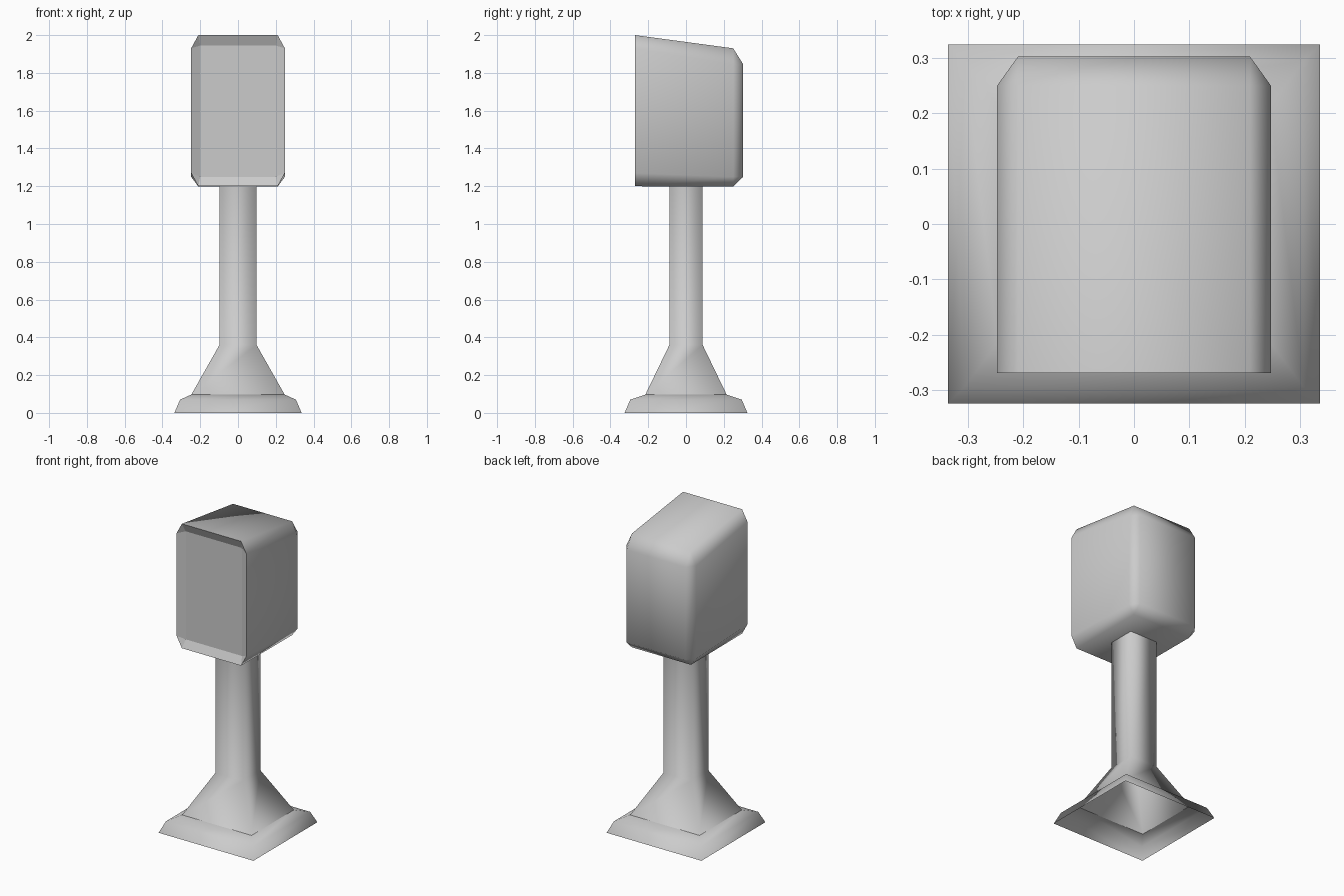
import bpy, bmesh, math

cube = bpy.data.objects.get("Cube")
if cube:
    bpy.data.objects.remove(cube, do_unlink=True)

# One plain painted-metal colour
grey = bpy.data.materials.new("light grey")
grey.use_nodes = True
tone = (0.6, 0.6, 0.6, 1)
grey.diffuse_color = tone
grey.node_tree.nodes["Principled BSDF"].inputs["Base Color"].default_value = tone


def rect(hx, hy, z):
    """Horizontal rectangle ring."""
    return [(-hx, -hy, z), (hx, -hy, z), (hx, hy, z), (-hx, hy, z)]


def octagon(hx, ix, y, low, low_side, high_side, high):
    """Upright rectangle with cut corners."""
    right = [(ix, y, low), (hx, y, low_side), (hx, y, high_side), (ix, y, high)]
    return right + [(-x, y, z) for x, y, z in reversed(right)]


def corners(ix, y, low, high):
    """Upright rectangle whose corners are doubled to pair with an octagon."""
    return octagon(ix, ix, y, low, low, high, high)


def loft(name, rings, cap_ends=False, flat_before=None):
    """Skin a stack of rings; faces ahead of ring flat_before stay flat."""
    bm = bmesh.new()
    loops = [[bm.verts.new(p) for p in ring] for ring in rings]
    flat = []
    for i, (a, b) in enumerate(zip(loops, loops[1:])):
        for j in range(len(a)):
            k = (j + 1) % len(a)
            face = bm.faces.new((a[j], a[k], b[k], b[j]))
            if flat_before and i < flat_before:
                flat.append(face)
    if cap_ends:
        flat.append(bm.faces.new(list(reversed(loops[0]))))
        bm.faces.new(loops[-1])
    bmesh.ops.remove_doubles(bm, verts=bm.verts, dist=0.0005)
    bmesh.ops.recalc_face_normals(bm, faces=bm.faces)
    flat_ids = []
    bm.faces.index_update()
    flat_ids = [f.index for f in flat if f.is_valid]
    mesh = bpy.data.meshes.new(name)
    bm.to_mesh(mesh)
    bm.free()
    mesh.materials.append(grey)
    obj = bpy.data.objects.new(name, mesh)
    bpy.context.collection.objects.link(obj)
    bpy.ops.object.select_all(action="DESELECT")
    obj.select_set(True)
    bpy.context.view_layer.objects.active = obj
    bpy.ops.object.shade_smooth_by_angle(angle=math.radians(100))
    for i in flat_ids:
        mesh.polygons[i].use_smooth = False
    return obj


# Hollow foot plate with a sloping rim
loft("base", [rect(0.337, 0.325, 0), rect(0.307, 0.295, 0.07),
              rect(0.247, 0.215, 0.097)])

# Flared skirt running into the square post
loft("post", [rect(0.247, 0.215, 0.097), rect(0.098, 0.088, 0.36),
              rect(0.098, 0.088, 1.21)])

# Head: sunken front panel, sloping frame, shell with chamfered edges and back
loft("head", [corners(0.2, -0.245, 1.25, 1.945),
              octagon(0.248, 0.21, -0.27, 1.2, 1.27, 1.93, 2.0),
              octagon(0.248, 0.21, 0.25, 1.198, 1.25, 1.845, 1.93),
              corners(0.21, 0.303, 1.25, 1.845)],
     cap_ends=True, flat_before=1)
